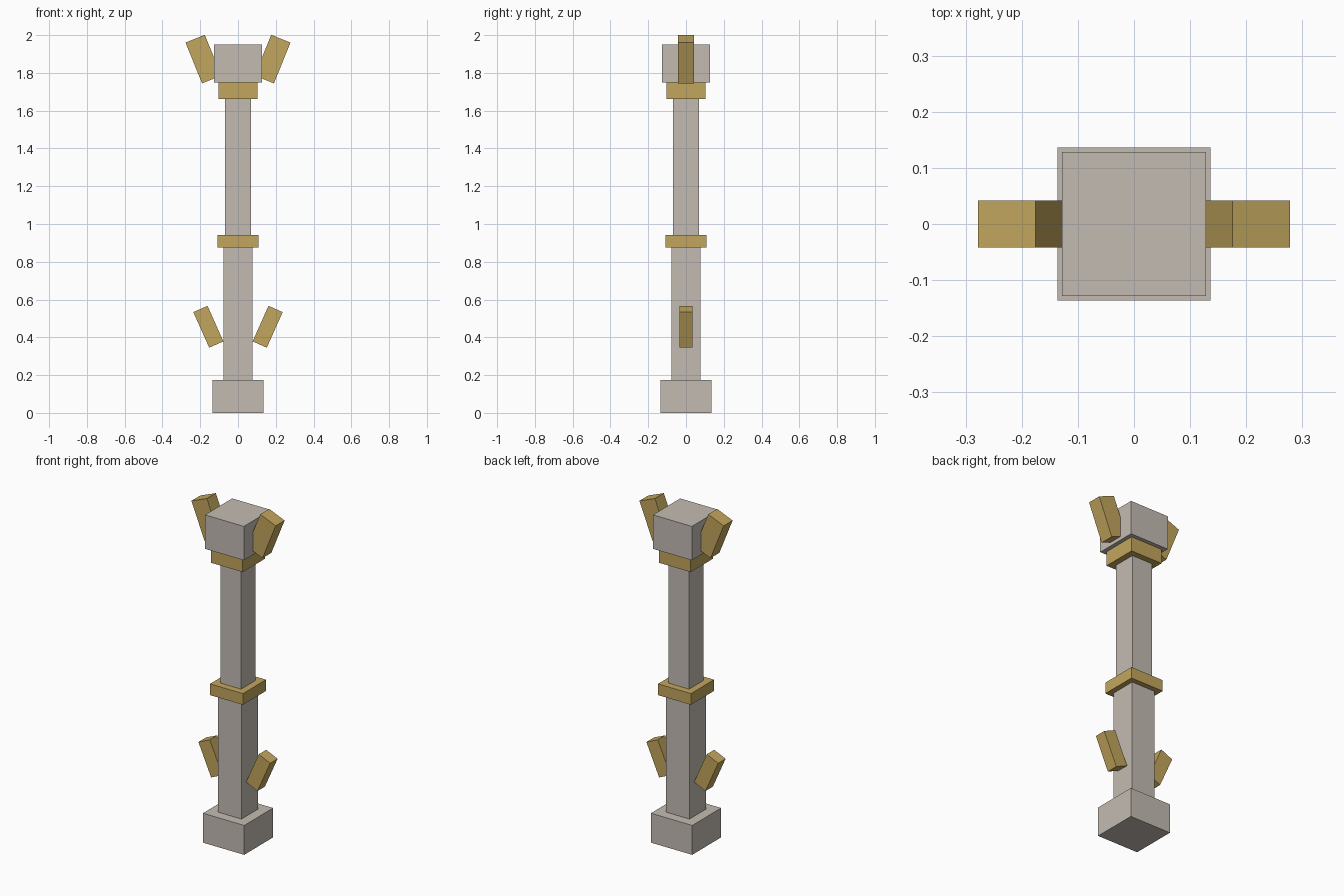
import bpy
from math import radians

cube = bpy.data.objects.get("Cube")
if cube:
    bpy.data.objects.remove(cube, do_unlink=True)


def make_material(name, colour):
    mat = bpy.data.materials.new(name)
    mat.use_nodes = True
    mat.diffuse_color = colour
    mat.node_tree.nodes["Principled BSDF"].inputs["Base Color"].default_value = colour
    return mat


stone = make_material("pale_stone", (0.55, 0.50, 0.45, 1))
gold = make_material("dull_gold", (0.54, 0.38, 0.11, 1))


def box(name, size, centre, mat, tilt=0):
    bpy.ops.mesh.primitive_cube_add(size=1, location=centre, rotation=(0, radians(tilt), 0))
    obj = bpy.context.object
    obj.name = name
    obj.scale = size
    obj.data.materials.append(mat)
    return obj


def block(name, width, bottom, top, mat):
    """Square block standing on the central axis."""
    return box(name, (width, width, top - bottom), (0, 0, (bottom + top) / 2), mat)


# Stacked column
block("base", 0.272, 0, 0.175, stone)
block("lower_shaft", 0.155, 0.175, 0.875, stone)
block("middle_collar", 0.217, 0.875, 0.942, gold)
block("upper_shaft", 0.136, 0.942, 1.662, stone)
block("upper_collar", 0.208, 1.662, 1.748, gold)
block("head", 0.256, 1.748, 1.95, stone)

# Tilted fins, mirrored on both sides
for side, sign in (("left", 1), ("right", -1)):
    box(side + "_upper_fin", (0.11, 0.084, 0.233), (sign * 0.183, 0, 1.873), gold, sign * 22)
    box(side + "_lower_fin", (0.082, 0.07, 0.206), (sign * 0.157, 0, 0.456), gold, sign * 24)
